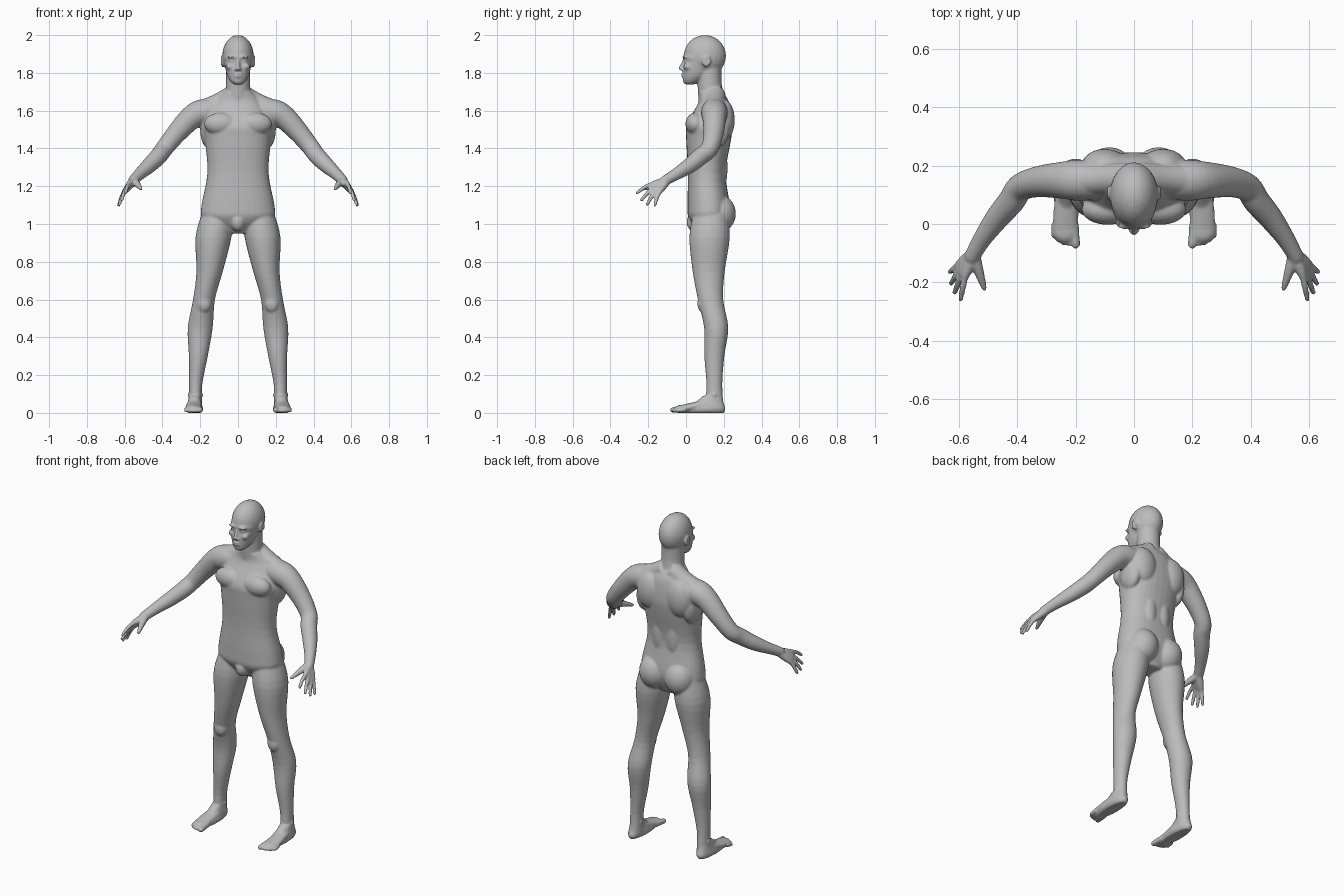
import bpy
import bmesh
import math
from mathutils import Matrix, Vector

default_cube = bpy.data.objects.get("Cube")
if default_cube:
    bpy.data.objects.remove(default_cube, do_unlink=True)

UP = Vector((0, 0, 1))
SIDEWAYS = Vector((1, 0, 0))
bm = bmesh.new()


def catmull_rom(rows, steps=4):
    """Interpolate rows of numbers smoothly."""
    result = []
    last = len(rows) - 1
    for index in range(last):
        before, start = rows[max(index - 1, 0)], rows[index]
        end, after = rows[index + 1], rows[min(index + 2, last)]
        for step in range(steps):
            t = step / steps
            result.append([
                b + t * ((c - a) + t * ((2 * a - 5 * b + 4 * c - d) + t * (3 * (b - c) + d - a))) / 2
                for a, b, c, d in zip(before, start, end, after)])
    result.append(list(rows[last]))
    return result


def skin_rings(rings):
    """Join neighbouring vertex rings with quads and cap both ends."""
    for lower, upper in zip(rings, rings[1:]):
        for k in range(len(lower)):
            bm.faces.new((lower[k - 1], lower[k], upper[k], upper[k - 1]))
    bm.faces.new(rings[0])
    bm.faces.new(rings[-1])


def oval_ring(centre, across, along, squareness, sides=32):
    """One rounded ring of vertices around a centre."""
    ring = []
    for k in range(sides):
        angle = math.tau * k / sides
        c, s = math.cos(angle), math.sin(angle)
        c = math.copysign(abs(c) ** (2 / squareness), c)
        s = math.copysign(abs(s) ** (2 / squareness), s)
        ring.append(bm.verts.new(centre + across * c + along * s))
    return ring


def stack(rows, squareness=2):
    """Loft level ovals from rows of x, y, z, half width, half depth."""
    skin_rings([oval_ring(Vector((x, y, z)), Vector((width, 0, 0)), Vector((0, depth, 0)), squareness)
                for x, y, z, width, depth in catmull_rom(rows)])


def ellipsoid(centre, radii):
    matrix = Matrix.Translation(centre) @ Matrix.Diagonal((*radii, 1))
    bmesh.ops.create_uvsphere(bm, u_segments=24, v_segments=16, radius=1, matrix=matrix)


def limb(rows, flatness=1, reference=UP):
    """Loft ovals square to a path of x, y, z, radius and round off the tip."""
    rows = catmull_rom(rows)
    centres = [Vector(row[:3]) for row in rows]
    rings = []
    for index, row in enumerate(rows):
        following = centres[min(index + 1, len(rows) - 1)]
        tangent = following - centres[max(index - 1, 0)]
        across = tangent.cross(reference).normalized()
        along = across.cross(tangent).normalized() * flatness
        rings.append(oval_ring(centres[index], across * row[3], along * row[3], 2))
    skin_rings(rings)
    tip = rows[-1][3]
    ellipsoid(centres[-1], (tip, tip, tip * flatness))


def mirror_parts():
    """Copy everything built so far to the other side."""
    source = bm.verts[:] + bm.edges[:] + bm.faces[:]
    for item in bmesh.ops.duplicate(bm, geom=source)["geom"]:
        if isinstance(item, bmesh.types.BMVert):
            item.co.x = -item.co.x


def build_leg():
    stack([(.11, .13, 1.06, .08, .09), (.13, .125, .93, .095, .107), (.15, .12, .75, .07, .085),
           (.18, .13, .6, .058, .067), (.2, .16, .45, .066, .064), (.21, .15, .3, .05, .053),
           (.224, .15, .15, .035, .042), (.225, .15, .03, .035, .05)])
    # Kneecap and ankle bones
    ellipsoid((.18, .09, .58), (.04, .03, .05))
    ellipsoid((.226, .15, .095), (.042, .02, .02))


def build_foot():
    # Heel, instep and ball as level slices, wide at the sole
    stack([(.23, .09, 0, .034, .11), (.23, .09, .02, .045, .12), (.23, .12, .05, .038, .08),
           (.23, .14, .09, .03, .05)], 2.2)
    limb([(.23, .1, .05, .04), (.235, .04, .035, .042), (.235, -.02, .02, .045)], flatness=.5)
    # Toes shorten towards the outside
    limb([(.207, 0, .02, .018), (.2, -.07, .015, .015)])
    for toe in range(4):
        x = .224 + toe * .017
        tip = -.067 + .003 * toe * toe
        limb([(x, 0, .02, .011), (x, tip, .011, .01)])


def build_arm():
    limb([(.1, .15, 1.6, .065), (.19, .15, 1.59, .07), (.25, .15, 1.56, .063),
          (.33, .145, 1.475, .053), (.39, .125, 1.4, .047), (.42, .08, 1.36, .046),
          (.47, .02, 1.31, .041), (.52, -.05, 1.265, .032), (.555, -.11, 1.23, .027)])


def build_hand():
    wrist = Vector((.55, -.1, 1.23))
    index_knuckle, little_knuckle = Vector((.58, -.18, 1.21)), Vector((.602, -.14, 1.17))
    index_tip, little_tip = Vector((.595, -.258, 1.165)), Vector((.632, -.165, 1.1))
    longest = Vector((.01, -.01, -.02))
    # Fingers fan out from the palm bones, longest in the middle
    for finger in range(4):
        fan = finger / 3
        reach = longest * math.sin(math.pi * fan)
        knuckle = index_knuckle.lerp(little_knuckle, fan) + reach / 3
        tip = index_tip.lerp(little_tip, fan) + reach
        bend = knuckle.lerp(tip, .5) + UP * .007
        limb([(*wrist, .022), (*wrist.lerp(knuckle, .6), .019), (*knuckle, .014)])
        limb([(*knuckle, .012), (*bend, .011), (*tip, .009)])
    # Thumb
    limb([(*wrist, .022), (.535, -.155, 1.213, .018), (.514, -.22, 1.186, .01)])


def build_muscles():
    # Chest, shoulder blade, flank, buttock and the column beside the spine
    ellipsoid((.09, .05, 1.53), (.09, .053, .06))
    ellipsoid((.1, .2, 1.55), (.08, .058, .11))
    ellipsoid((.155, .155, 1.5), (.045, .075, .1))
    ellipsoid((.085, .175, 1.055), (.088, .089, .1))
    ellipsoid((.045, .17, 1.3), (.05, .05, .16))
    # Slope from neck to shoulder
    limb([(.02, .155, 1.685, .055), (.1, .155, 1.64, .053), (.19, .15, 1.6, .055)])


def build_face_side():
    # Ear with a curled rim
    ear = Vector((.083, .108, 1.857))
    ellipsoid(ear, (.008, .017, .028))
    rim = []
    for step in range(9):
        angle = math.radians(30 * step - 30)
        edge = ear + Vector((.004, .018 * math.cos(angle), .028 * math.sin(angle)))
        rim.append((*edge, .0055))
    limb(rim, reference=SIDEWAYS)
    # Brow, eyelid, cheek and nostril
    ellipsoid((.03, -.007, 1.885), (.027, .012, .008))
    ellipsoid((.031, .002, 1.861), (.016, .012, .008))
    ellipsoid((.042, .008, 1.833), (.022, .022, .018))
    ellipsoid((.011, -.022, 1.818), (.008, .01, .007))


def build_torso():
    stack([(0, .13, .95, .07, .06), (0, .12, 1.03, .185, .105), (0, .12, 1.1, .193, .112),
           (0, .11, 1.27, .162, .1), (0, .12, 1.45, .176, .119), (0, .125, 1.53, .185, .121),
           (0, .147, 1.64, .13, .083), (0, .13, 1.7, .075, .063)], 2.25)
    # Neck and groin
    limb([(0, .14, 1.62, .07), (0, .125, 1.74, .064), (0, .125, 1.84, .063)], reference=SIDEWAYS)
    ellipsoid((0, .045, 1.01), (.038, .042, .05))


def build_head():
    # Skull, then the face from chin to forehead
    ellipsoid((0, .1, 1.89), (.083, .112, .11))
    stack([(0, .02, 1.738, .02, .02), (0, .03, 1.755, .04, .044), (0, .05, 1.785, .057, .066),
           (0, .06, 1.82, .066, .077), (0, .07, 1.86, .073, .078), (0, .08, 1.89, .075, .095),
           (0, .1, 1.96, .05, .07)], 2.2)
    # Chin, nose and lips
    ellipsoid((0, .002, 1.755), (.022, .018, .015))
    limb([(0, -.006, 1.878, .008), (0, -.017, 1.85, .009), (0, -.028, 1.825, .0115)])
    for lip_height in (1.78, 1.793):
        ellipsoid((0, -.014, lip_height), (.022, .011, .0055))


for build_part in (build_leg, build_foot, build_arm, build_hand, build_muscles, build_face_side):
    build_part()
mirror_parts()
build_torso()
build_head()

# Fuse all parts into one smooth skin
bmesh.ops.recalc_face_normals(bm, faces=bm.faces)
mesh = bpy.data.meshes.new("body")
bm.to_mesh(mesh)
bm.free()
body = bpy.data.objects.new("body", mesh)
bpy.context.collection.objects.link(body)
fuse = body.modifiers.new("fuse", "REMESH")
fuse.mode = "VOXEL"
fuse.voxel_size = .006
fuse.use_smooth_shade = True
soften = body.modifiers.new("soften", "SMOOTH")
soften.factor = .5
soften.iterations = 5

skin = bpy.data.materials.new("plain grey")
skin.use_nodes = True
skin.diffuse_color = (.5, .5, .5, 1)
skin.node_tree.nodes["Principled BSDF"].inputs["Base Color"].default_value = skin.diffuse_color
mesh.materials.append(skin)
